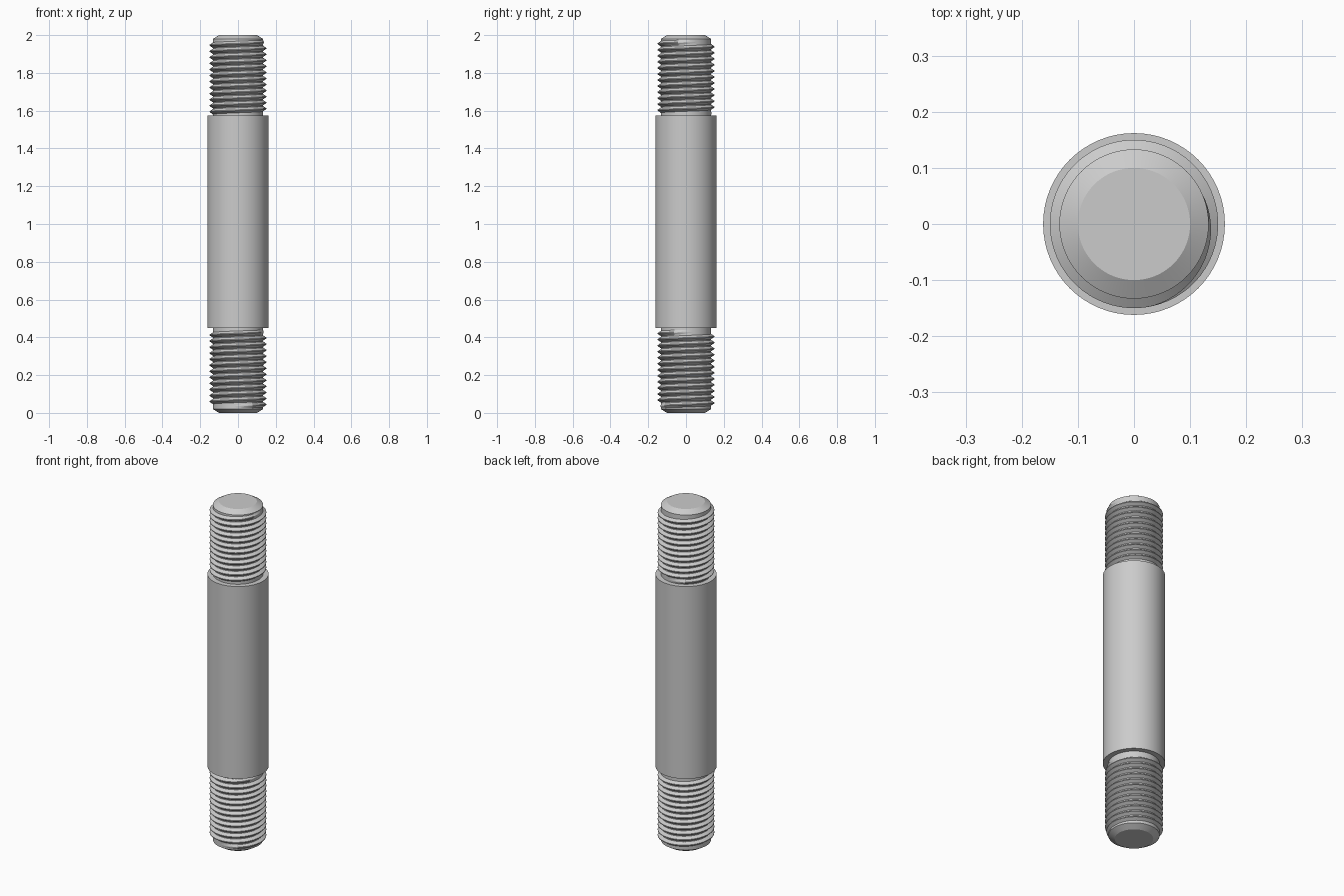
import bpy, bmesh, math

cube = bpy.data.objects.get("Cube")
if cube:
    bpy.data.objects.remove(cube)

SEGS = 64
CORE, CREST, SHANK, TIP = 0.133, 0.15, 0.162, 0.10
PITCH = 0.032

steel = bpy.data.materials.new("grey_steel")
steel.use_nodes = True
colour = (0.6, 0.6, 0.6, 1)
steel.diffuse_color = colour
steel.node_tree.nodes["Principled BSDF"].inputs["Base Color"].default_value = colour


def finish(bm, name):
    bmesh.ops.recalc_face_normals(bm, faces=bm.faces)
    mesh = bpy.data.meshes.new(name)
    bm.to_mesh(mesh)
    bm.free()
    obj = bpy.data.objects.new(name, mesh)
    bpy.context.collection.objects.link(obj)
    mesh.materials.append(steel)
    bpy.ops.object.select_all(action='DESELECT')
    obj.select_set(True)
    bpy.context.view_layer.objects.active = obj
    bpy.ops.object.shade_smooth_by_angle(angle=math.radians(20))
    return obj


def lathe(name, profile):
    """Turn (radius, height) points round the z axis and cap both ends."""
    bm = bmesh.new()
    rings = []
    for r, z in profile:
        rings.append([bm.verts.new((r * math.cos(a), r * math.sin(a), z))
                      for a in (math.tau * i / SEGS for i in range(SEGS))])
    for low, high in zip(rings, rings[1:]):
        for i in range(SEGS):
            j = (i + 1) % SEGS
            bm.faces.new((low[i], low[j], high[j], high[i]))
    bm.faces.new(rings[0])
    bm.faces.new(rings[-1])
    return finish(bm, name)


def thread(name, z_start, z_end, end_angle):
    """Sweep a V ridge along a right-hand helix, fading out at both ends."""
    bm = bmesh.new()
    turns = (z_end - z_start) / PITCH
    steps = round(turns * SEGS)
    fade = SEGS * 0.3
    previous = None
    for i in range(steps + 1):
        a = end_angle - math.tau * (steps - i) / SEGS
        z = z_start + PITCH * i / SEGS
        height = min(1, i / fade, (steps - i) / fade)
        crest = CORE - 0.001 + (CREST - CORE + 0.001) * height
        ring = []
        for r, dz in ((CORE - 0.002, -0.47), (crest, -0.07),
                      (crest, 0.07), (CORE - 0.002, 0.47)):
            ring.append(bm.verts.new((r * math.cos(a), r * math.sin(a), z + dz * PITCH)))
        if previous:
            for k in range(3):
                bm.faces.new((previous[k], previous[k + 1], ring[k + 1], ring[k]))
        else:
            bm.faces.new(ring)
        previous = ring
    bm.faces.new(previous)
    return finish(bm, name)


# Stepped rod: chamfered tips, thread cores and the thicker plain shank
lathe("stud_body", [(TIP, 0), (CORE, 0.02), (CORE, 0.45), (SHANK, 0.45),
                    (SHANK, 1.575), (CORE, 1.575), (CORE, 1.98), (TIP, 2)])

# Helical threads at both ends
thread("lower_thread", 0.035, 0.43, math.radians(20))
thread("upper_thread", 1.585, 1.965, math.radians(30))
